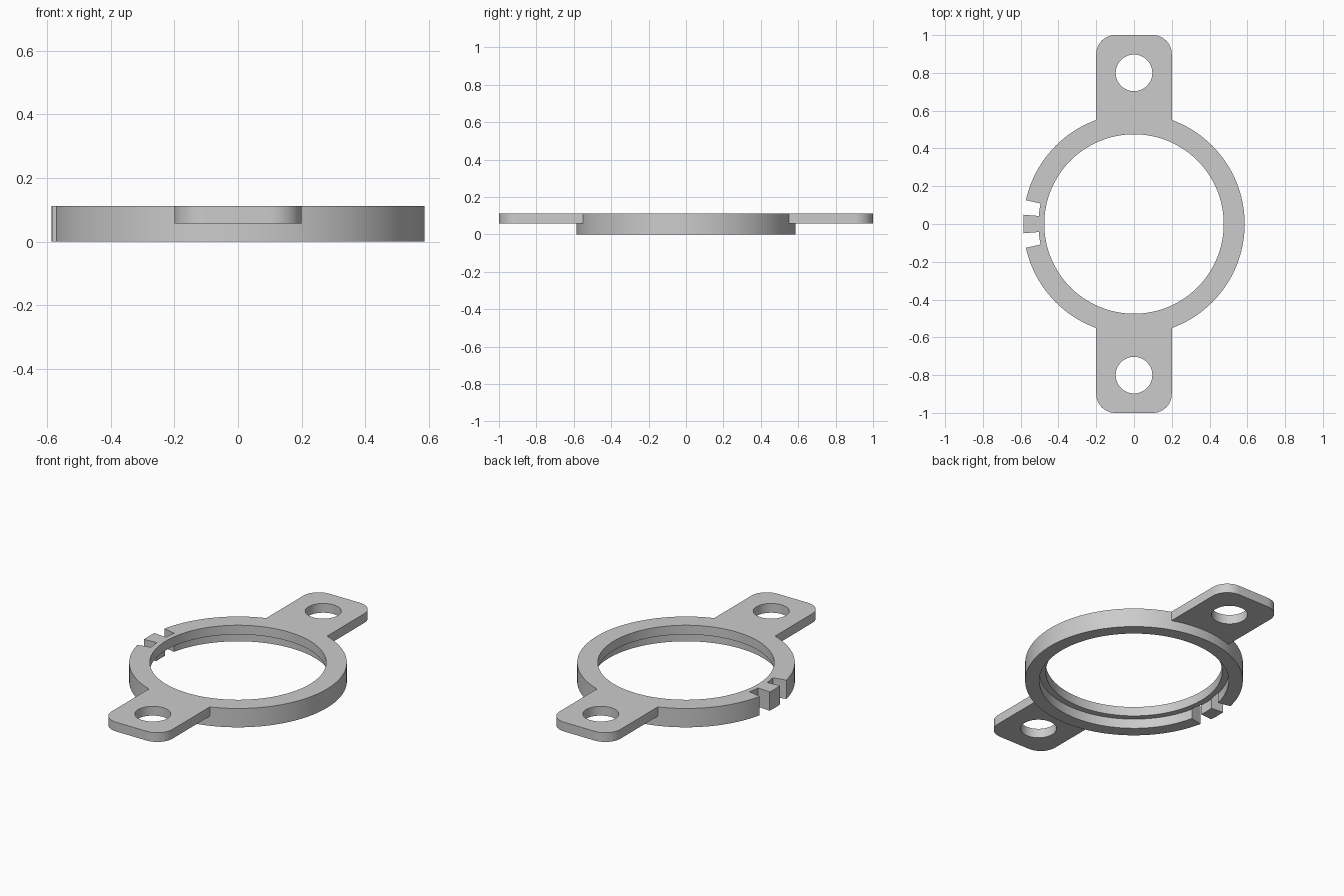
import bpy, bmesh
from math import cos, sin, pi, radians

cube = bpy.data.objects.get("Cube")
if cube:
    bpy.data.objects.remove(cube, do_unlink=True)

HEIGHT, STEP = 0.112, 0.057          # ring height, underside of the ears
OUTER, BORE, RECESS = 0.586, 0.475, 0.51

grey = bpy.data.materials.new("plain_grey")
grey.use_nodes = True
colour = (0.6, 0.6, 0.6, 1)
grey.diffuse_color = colour
grey.node_tree.nodes["Principled BSDF"].inputs["Base Color"].default_value = colour


def arc(cx, cy, r, a0, a1, n):
    """Points along an arc, angles in degrees, both ends included."""
    angles = [radians(a0 + (a1 - a0) * i / n) for i in range(n + 1)]
    return [(cx + r * cos(a), cy + r * sin(a)) for a in angles]


def circle(cy, r, n):
    return arc(0, cy, r, 0, 360, n)[:-1]


def prism(name, outline, z0, z1):
    """Extrude a flat outline from z0 to z1."""
    bm = bmesh.new()
    base = bm.faces.new([bm.verts.new((x, y, z0)) for x, y in outline])
    top = bmesh.ops.extrude_face_region(bm, geom=[base])["geom"]
    for v in top:
        if isinstance(v, bmesh.types.BMVert):
            v.co.z = z1
    bmesh.ops.recalc_face_normals(bm, faces=bm.faces)
    mesh = bpy.data.meshes.new(name)
    bm.to_mesh(mesh)
    bm.free()
    mesh.materials.append(grey)
    obj = bpy.data.objects.new(name, mesh)
    bpy.context.collection.objects.link(obj)
    return obj


def combine(target, other, operation):
    """Apply a boolean and discard the second object."""
    mod = target.modifiers.new("join", "BOOLEAN")
    mod.operation, mod.object, mod.solver = operation, other, "EXACT"
    bpy.ops.object.select_all(action="DESELECT")
    bpy.context.view_layer.objects.active = target
    target.select_set(True)
    bpy.ops.object.modifier_apply(modifier=mod.name)
    bpy.data.objects.remove(other, do_unlink=True)


# Ring body
ring = prism("mounting_ring", circle(0, OUTER, 128), 0, HEIGHT)

# Two rounded ears, front and back, each with a screw hole
for side in (-1, 1):
    outline = [(-0.2, 0.5), (0.2, 0.5)]
    outline += arc(0.1, 0.9, 0.1, 0, 90, 12) + arc(-0.1, 0.9, 0.1, 90, 180, 12)
    ear = prism("ear", [(x, side * y) for x, y in outline], STEP, HEIGHT)
    combine(ring, ear, "UNION")
    hole = prism("screw_hole", circle(side * 0.8, 0.097, 48), -0.1, 0.3)
    combine(ring, hole, "DIFFERENCE")

# Central bore and the wider recess underneath
combine(ring, prism("bore", circle(0, BORE, 128), -0.1, 0.3), "DIFFERENCE")
combine(ring, prism("recess", circle(0, RECESS, 128), -0.1, STEP), "DIFFERENCE")

# Two radial slots that leave a small key on the right side
for side in (-1, 1):
    a0, a1 = 180 + side * 4.8, 180 + side * 12.4
    slot = prism("slot", arc(0, 0, 0.506, a0, a1, 4) + arc(0, 0, 0.7, a1, a0, 4), -0.1, 0.3)
    combine(ring, slot, "DIFFERENCE")

bpy.ops.object.shade_smooth_by_angle(angle=radians(30))
